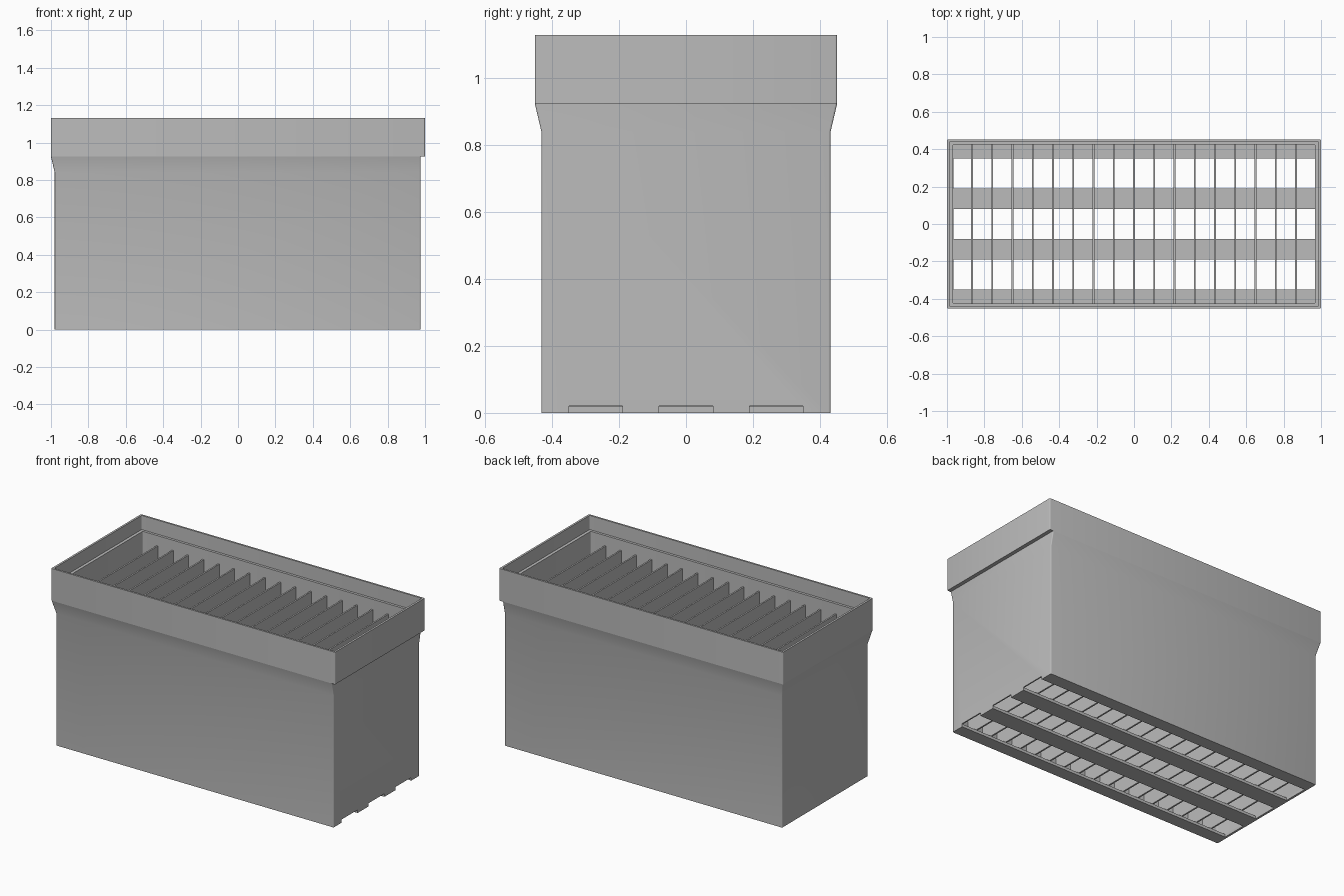
import bpy
import bmesh
from math import cos, sin, pi, radians

old = bpy.data.objects.get("Cube")
if old:
    bpy.data.objects.remove(old, do_unlink=True)

grey = bpy.data.materials.new("plain grey")
grey.use_nodes = True
GREY = (0.5, 0.5, 0.5, 1)
grey.diffuse_color = GREY
grey.node_tree.nodes["Principled BSDF"].inputs["Base Color"].default_value = GREY


def finish(bm, name):
    """Turn a bmesh into a named grey object."""
    bmesh.ops.recalc_face_normals(bm, faces=bm.faces)
    mesh = bpy.data.meshes.new(name)
    bm.to_mesh(mesh)
    bm.free()
    mesh.materials.append(grey)
    obj = bpy.data.objects.new(name, mesh)
    bpy.context.collection.objects.link(obj)
    return obj


def box(name, x0, x1, y0, y1, z0, z1):
    bm = bmesh.new()
    bmesh.ops.create_cube(bm, size=1)
    for v in bm.verts:
        v.co = (x0 if v.co.x < 0 else x1,
                y0 if v.co.y < 0 else y1,
                z0 if v.co.z < 0 else z1)
    return finish(bm, name)


def rounded_ring(bm, x0, x1, y, z, r=0.006, steps=3):
    """One horizontal rectangle of vertices with rounded corners."""
    corners = [(x1 - r, y - r), (x0 + r, y - r), (x0 + r, r - y), (x1 - r, r - y)]
    verts = []
    for i, (cx, cy) in enumerate(corners):
        for k in range(steps + 1):
            a = (i + k / steps) * pi / 2
            verts.append(bm.verts.new((cx + r * cos(a), cy + r * sin(a), z)))
    return verts


def loft(name, profile, closed):
    """Join rings (x0, x1, half_y, z); closed loops back, otherwise caps ends."""
    bm = bmesh.new()
    rings = [rounded_ring(bm, *p) for p in profile]
    pairs = list(zip(rings, rings[1:]))
    if closed:
        pairs.append((rings[-1], rings[0]))
    else:
        bm.faces.new(rings[0])
        bm.faces.new(rings[-1])
    n = len(rings[0])
    for a, b in pairs:
        for i in range(n):
            j = (i + 1) % n
            bm.faces.new((a[i], a[j], b[j], b[i]))
    return finish(bm, name)


def smooth(obj):
    bpy.ops.object.select_all(action='DESELECT')
    obj.select_set(True)
    bpy.context.view_layer.objects.active = obj
    bpy.ops.object.shade_smooth_by_angle(angle=radians(35))


FLOOR, FLARE, LIP, TOP = 0.018, 0.84, 0.925, 1.13
IN_X, IN_Y = 0.968, 0.424

# Tank body: flares outward on three sides, straight on the left end
body = loft("tank_body", [
    (-0.98, 0.976, 0.432, 0),
    (-0.98, 0.976, 0.432, FLARE),
    (-1, 0.976, 0.452, LIP),
    (-IN_X, IN_X, IN_Y, LIP),
    (-IN_X, IN_X, IN_Y, FLOOR)], closed=False)

# Three long floor slots, open at the left end
for y0, y1 in ((-0.35, -0.19), (-0.08, 0.08), (0.19, 0.35)):
    cutter = box("slot_cutter", -IN_X + 0.002, 1.1, y0, y1, -0.1, FLOOR + 0.002)
    cutter.hide_render = True
    mod = body.modifiers.new("slot", 'BOOLEAN')
    mod.operation = 'DIFFERENCE'
    mod.solver = 'EXACT'
    mod.object = cutter
    bpy.context.view_layer.objects.active = body
    bpy.ops.object.modifier_apply(modifier=mod.name)
    bpy.data.objects.remove(cutter, do_unlink=True)
smooth(body)

# Rim band with an inner ledge
rim = loft("rim_band", [
    (-1, 1, 0.452, LIP),
    (-1, 1, 0.452, TOP),
    (-0.987, 0.987, 0.44, TOP),
    (-0.987, 0.987, 0.44, 1.04),
    (-IN_X, IN_X, IN_Y, 1.04),
    (-IN_X, IN_X, IN_Y, LIP)], closed=True)
smooth(rim)

# Evenly spaced dividers
for i in range(-8, 9):
    x = i * 0.1083
    box(f"divider_{i + 9}", x - 0.005, x + 0.005, -IN_Y, IN_Y, FLOOR, 0.975)
